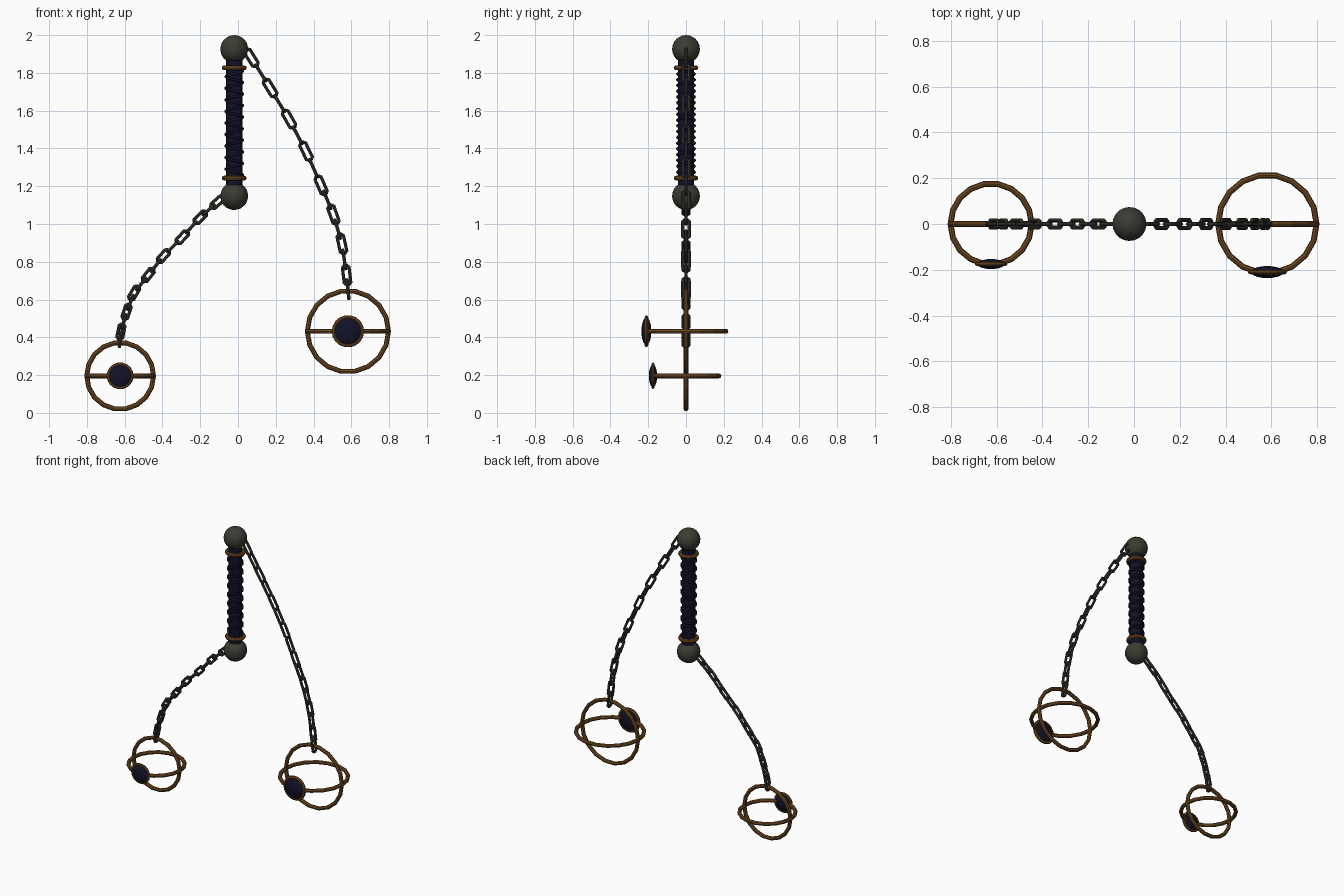
import bpy
from math import pi, cos, sin
from mathutils import Vector, Matrix

cube = bpy.data.objects.get("Cube")
if cube:
    bpy.data.objects.remove(cube, do_unlink=True)


def material(name, rgb):
    m = bpy.data.materials.new(name)
    m.use_nodes = True
    m.diffuse_color = (*rgb, 1)
    m.node_tree.nodes["Principled BSDF"].inputs["Base Color"].default_value = (*rgb, 1)
    return m


iron = material("dark iron", (0.045, 0.045, 0.034))
bronze = material("aged bronze", (0.16, 0.07, 0.016))
navy = material("midnight navy", (0.006, 0.006, 0.022))


def finish(name, mat):
    ob = bpy.context.object
    ob.name = ob.data.name = name
    ob.data.materials.append(mat)
    return ob


def torus(name, loc, major, minor, mat, rot=(0, 0, 0), segs=18):
    bpy.ops.mesh.primitive_torus_add(location=loc, rotation=rot, major_radius=major,
                                     minor_radius=minor, major_segments=segs, minor_segments=8)
    return finish(name, mat)


# Handle: pommels, collars and grip
HX, LOW, HIGH = -0.02, 1.148, 1.926
for side, ball_z, collar_z in (("lower", LOW, 1.243), ("upper", HIGH, 1.827)):
    bpy.ops.mesh.primitive_ico_sphere_add(subdivisions=3, radius=0.074, location=(HX, 0, ball_z))
    finish(side + "_pommel", iron)
    torus(side + "_collar", (HX, 0, collar_z), 0.053, 0.013, bronze)

bpy.ops.mesh.primitive_cylinder_add(vertices=16, radius=0.043, depth=HIGH - LOW - 0.08,
                                    location=(HX, 0, (LOW + HIGH) / 2))
finish("grip", navy)

# Cord wound around the grip in two crossing spirals
TURNS, STEPS = 9, 16
for name, way in (("grip_cord_right_hand", 1), ("grip_cord_left_hand", -1)):
    curve = bpy.data.curves.new(name, "CURVE")
    curve.dimensions = "3D"
    curve.bevel_depth = 0.007
    curve.bevel_resolution = 1
    spline = curve.splines.new("POLY")
    count = TURNS * STEPS + 1
    spline.points.add(count - 1)
    for i, p in enumerate(spline.points):
        a = 2 * pi * i / STEPS
        z = 1.26 + 0.55 * i / (count - 1)
        p.co = (HX + 0.046 * cos(a), way * 0.046 * sin(a), z, 1)
    ob = bpy.data.objects.new(name, curve)
    bpy.context.collection.objects.link(ob)
    bpy.ops.object.select_all(action="DESELECT")
    ob.select_set(True)
    bpy.context.view_layer.objects.active = ob
    bpy.ops.object.convert(target="MESH")
    finish(name, navy)


# Chains: oblong links, every second one turned a quarter
def chain(name, path, length, width):
    wire = 0.009
    major = width / 2 - wire
    stretch = length / 2 - width / 2
    master = torus(name + "_link_1", (0, 0, 0), major, wire, iron, segs=8)
    mesh = master.data
    mesh.transform(Matrix.Rotation(pi / 8, 4, "Z"))
    for v in mesh.vertices:
        v.co.x += stretch if v.co.x > 0 else -stretch
    flat = [Vector((x, 0, z)) for x, z in path]
    # Turned links sit halfway between the flat ones; the last one hangs into the cage
    centres = []
    for a, b in zip(flat[:-2], flat[1:-1]):
        centres += [a, (a + b) / 2]
    centres += flat[-2:]
    for i, c in enumerate(centres):
        t = (centres[min(i + 1, len(centres) - 1)] - centres[max(i - 1, 0)]).normalized()
        side = Vector((0, 1, 0))
        n = side if i % 2 == 0 else side.cross(t)
        m = Matrix((t, n.cross(t), n)).transposed().to_4x4()
        m.translation = c
        ob = master
        if i:
            ob = bpy.data.objects.new(f"{name}_link_{i + 1}", mesh)
            bpy.context.collection.objects.link(ob)
        ob.matrix_world = m


chain("left_chain", [(0.07, 1.88), (0.17, 1.72), (0.27, 1.555), (0.36, 1.385), (0.44, 1.205),
                     (0.505, 1.05), (0.55, 0.895), (0.575, 0.73), (0.582, 0.655)], 0.122, 0.056)
chain("right_chain", [(-0.11, 1.115), (-0.2, 1.035), (-0.295, 0.93), (-0.395, 0.83),
                      (-0.475, 0.73), (-0.55, 0.635), (-0.59, 0.535), (-0.62, 0.43),
                      (-0.624, 0.39)], 0.1, 0.052)


# Cages: two crossed rings with a framed lens on the front
def cage(name, x, z, size):
    r = size - 0.013
    torus(name + "_upright_ring", (x, 0, z), r, 0.013, bronze, (pi / 2, 0, 0))
    torus(name + "_level_ring", (x, 0, z), r, 0.013, bronze)
    front = (x, -0.92 * size, z)
    frame = torus(name + "_lens_frame", front, 0.32 * size, 0.055 * size, bronze, (pi / 2, 0, 0))
    frame.scale.z = 0.8
    bpy.ops.mesh.primitive_uv_sphere_add(segments=18, ring_count=10, radius=0.32 * size,
                                         location=front, rotation=(pi / 2, 0, 0))
    lens = finish(name + "_lens", navy)
    lens.scale.z = 0.36


cage("left_cage", 0.582, 0.432, 0.228)
cage("right_cage", -0.624, 0.196, 0.19)
